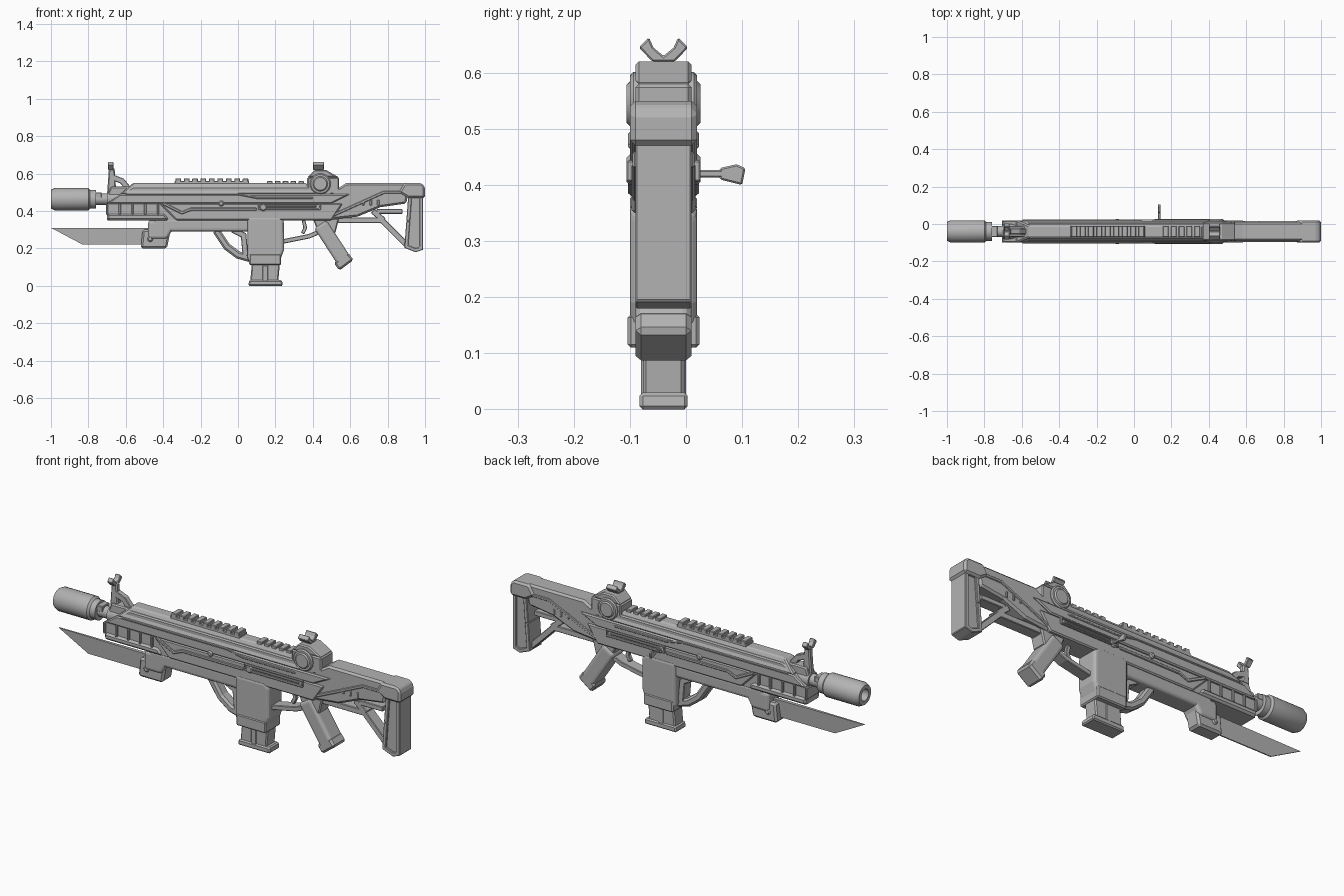
import bpy, bmesh, math
from mathutils import Vector

if "Cube" in bpy.data.objects:
    bpy.data.objects.remove(bpy.data.objects["Cube"], do_unlink=True)

# Shared levels, half widths and bevels
MIDDLE = -.04
DECK, SHOULDER, BELT, SILL = .55, .49, .44, .35
FRONT, TAIL = -.7, .5
CAP, SHELL, CORE, GRIP, RAIL, THIN = .066, .06, .05, .04, .03, .015
CRISP, EDGE, SOFT = .003, .006, .016

grey = bpy.data.materials.new("plain grey")
grey.use_nodes = True
grey.diffuse_color = (.45, .45, .45, 1)
grey.node_tree.nodes["Principled BSDF"].inputs["Base Color"].default_value = grey.diffuse_color


def make_object(name, bm, bevel=0, smooth=False):
    bmesh.ops.recalc_face_normals(bm, faces=bm.faces)
    mesh = bpy.data.meshes.new(name)
    bm.to_mesh(mesh)
    bm.free()
    mesh.materials.append(grey)
    obj = bpy.data.objects.new(name, mesh)
    bpy.context.collection.objects.link(obj)
    if bevel:
        modifier = obj.modifiers.new("edge bevel", "BEVEL")
        modifier.width = bevel
        modifier.segments = 3 if bevel >= SOFT else 1
        modifier.limit_method = "ANGLE"
        modifier.angle_limit = math.radians(40)
    if smooth:
        bpy.ops.object.select_all(action="DESELECT")
        obj.select_set(True)
        bpy.context.view_layer.objects.active = obj
        bpy.ops.object.shade_smooth_by_angle(angle=math.radians(35))
    return obj


def slab(name, outline, half, bevel=EDGE, center=MIDDLE, across="y"):
    """Extrude an outline both ways; half is a width or a rule of (x, z)."""
    bm = bmesh.new()
    width = half if callable(half) else (lambda x, z: half)
    sides = []
    for sign in (-1, 1):
        ring = []
        for along, z in outline:
            depth = center + sign * width(along, z)
            place = (along, depth, z) if across == "y" else (depth, along, z)
            ring.append(bm.verts.new(place))
        sides.append(ring)
        bm.faces.new(ring)
    near, far = sides
    for i in range(len(near)):
        bm.faces.new((near[i - 1], near[i], far[i], far[i - 1]))
    return make_object(name, bm, bevel)


def corners(left, right, low, high, lead=0, trail=0):
    """Four corners whose upper edge is drawn in by lead and trail."""
    return [(left, low), (right, low), (right - trail, high), (left + lead, high)]


def box(name, left, right, low, high, half, bevel=CRISP):
    return slab(name, corners(left, right, low, high), half, bevel)


def wedge(name, left, right, low, high, half, lead=0, trail=0, bevel=EDGE):
    return slab(name, corners(left, right, low, high, lead, trail), half, bevel)


def bar(name, path, thick, half, bevel=CRISP):
    """A flat strip of even thickness that follows a path."""
    points = [Vector(p) for p in path]
    upper, lower = [], []
    for i, point in enumerate(points):
        before = (point - points[i - 1]).normalized() if i else None
        after = (points[i + 1] - point).normalized() if i + 1 < len(points) else None
        before, after = before or after, after or before
        along = (before + after).normalized()
        offset = Vector((-along.y, along.x)) * thick / 2 / max(along.dot(after), .5)
        upper.append(point + offset)
        lower.append(point - offset)
    return slab(name, upper + lower[::-1], half, bevel)


def loop_bar(name, outline, thick, half):
    """A closed frame that starts and ends halfway along one side."""
    start = (Vector(outline[0]) + Vector(outline[-1])) / 2
    return bar(name, [start] + outline + [start], thick, half)


def lathe(name, profile, location, along="x", sides=24):
    bm = bmesh.new()
    rings = []
    for x, radius in profile:
        turns = [math.tau * i / sides for i in range(sides)]
        rings.append([bm.verts.new((x, radius * math.cos(t), radius * math.sin(t))) for t in turns])
    for first, second in zip(rings, rings[1:]):
        for i in range(sides):
            bm.faces.new((first[i - 1], first[i], second[i], second[i - 1]))
    bm.faces.new(rings[0])
    bm.faces.new(rings[-1])
    obj = make_object(name, bm, smooth=True)
    obj.location = location
    if along == "y":
        obj.rotation_euler.z = math.pi / 2
    return obj


def disc(name, x, z, radius, half):
    rim, face = half - EDGE, radius - EDGE
    profile = [(-half, face), (-rim, radius), (rim, radius), (half, face)]
    return lathe(name, profile, (x, MIDDLE, z), "y")


def teeth(name, start, count, step, low, high, size, half):
    for i in range(count):
        x = start + i * step
        box(name, x - size, x + size, low, high, half)


# Barrel and muzzle with an open bore
bore = (0, MIDDLE, .463)
lathe("barrel", [(-.85, RAIL), (-.6, RAIL)], bore)
lathe("barrel_collar", [(FRONT, GRIP), (-.6, GRIP)], bore)
lathe("muzzle", [(-.9, RAIL), (-1, RAIL), (-1, CORE), (-.98, SHELL), (-.8, SHELL),
                 (-.79, CORE), (-.76, CORE), (-.76, RAIL)], bore)
box("barrel_clip", -.78, -.73, .47, .5, RAIL)

# Upper body
box("window_wall", FRONT, TAIL, SILL, BELT, CORE)
wedge("receiver_core", FRONT, TAIL, BELT, .53, CORE, .14)
wedge("side_shell", FRONT, TAIL, BELT, SHOULDER, SHELL, .07, -.1)
wedge("top_shell", -.63, BELT, SHOULDER, DECK, lambda x, z: RAIL if z == DECK else SHELL, .07, .08)
wedge("receiver_lower", -.33, TAIL, SILL, BELT, .057, -.09, -.06)
bar("side_ridge", [(-.4, BELT), (-.3, .39), (-.25, .41), (.1, .41)], THIN, .063)
bar("shell_ridge", [(-.6, SHOULDER), (0, SHOULDER), (.1, .47), (.4, .47)], .01, .063)
loop_bar("port_frame", corners(.11, BELT, .41, BELT), .008, CAP)
box("port_bar", .13, .42, .42, .43, .063)
disc("receiver_pin", -.09, BELT, THIN, CAP)

# Handguard with a row of windows
wedge("handguard_rail", FRONT, -.37, SILL, .385, SHELL, 0, .02, .01)
teeth("window_post", FRONT, 5, .068, .38, BELT, EDGE, SHELL)

# Top rails with teeth
box("front_rail", -.34, .06, .54, .56, RAIL)
teeth("front_rail_tooth", -.32, 9, .045, DECK, .575, THIN, RAIL)
teeth("rear_rail_tooth", .17, 5, .042, .54, .56, THIN, RAIL)

# Forked sights, one at the front and one on the optic
prong = [(-.02, .62), (-.044, .645), (-.026, .663), (-.018, .645)]
fork = [(MIDDLE + y, z) for y, z in prong + [(0, .63)]]
fork += [(MIDDLE - y, z) for y, z in reversed(prong)]
slab("front_sight_fork", fork, THIN, CRISP, -.68, "x")
slab("rear_sight_fork", fork, RAIL, CRISP, .43, "x")
wedge("front_sight_post", FRONT, -.65, SHOULDER, .63, THIN, .01, .01)
bar("front_sight_brace", [(-.67, .58), (-.62, .56), (-.57, .5)], RAIL, THIN)
wedge("front_sight_base", FRONT, -.58, .48, .53, RAIL, .02)

# Optic
wedge("optic_body", .37, .54, .5, .58, CORE)
wedge("optic_hood", .37, .54, .58, .62, CORE, .04, .07)
wedge("optic_base", .36, .58, SHOULDER, .53, CORE, .02, .05)
disc("optic_side_ring", BELT, .545, .056, SHELL)
disc("optic_side_cap", BELT, .545, GRIP, CAP)

# Stock
slab("stock", [(.46, SILL), (.5, .5), (.58, DECK), (.92, DECK), (.9, BELT), (.76, .42), (.64, .37)],
     CORE, .01)
bar("stock_side_ridge", [(.47, .36), (.78, .5), (.9, .5)], THIN, .055)
box("stock_tab", .74, .88, .385, .41, RAIL)
teeth("stock_notch", .67, 3, .04, .43, .46, EDGE, .055)
bar("stock_strut", [(.52, SILL), (.77, SILL), (.91, .21)], RAIL, RAIL)
bar("stock_brace", [(.72, .4), (.78, SILL)], RAIL, RAIL)
slab("butt_cap", [(.86, .5), (.89, DECK), (.98, DECK), (1, .53), (1, .47), (.91, .47)], SHELL, .01)
butt = [(.92, .48), (.98, .48), (.98, .2), (.95, .19), (.9, .21)]
loop_bar("butt_frame", butt, .02, CORE)
slab("butt_pad", butt, GRIP)

# Underbarrel housing and bayonet
box("underbarrel", -.45, .08, .29, .36, CORE, SOFT)
wedge("underbarrel_nose", -.48, -.38, .25, SILL, CORE, 0, -.06, SOFT)
wedge("bayonet_mount", -.52, -.38, .2, .3, GRIP, .01, -.02, .01)
disc("bayonet_pin", -.47, .25, THIN, .047)
slab("bayonet_blade", [(-1, .31), (-.48, .31), (-.48, .22), (-.83, .22)],
     lambda x, z: .01 if z > .3 and x > -1 else CRISP, 0)

# Forward hand loop
bar("hand_loop", [(-.12, .3), (-.06, .21), (0, .165), (.07, .145)], GRIP, RAIL, .01)
bar("hand_loop_back", [(-.03, .3), (.03, .27), (.04, .16)], RAIL, RAIL)

# Magazine and its well
slab("magazine_well", [(.05, .15), (.05, .37), (.22, .37), (.245, SILL), (.245, .19), (.22, .12), (.07, .11)],
     SHELL, SOFT)
wedge("well_collar", .06, .23, .11, .17, .064)
wedge("magazine", .065, .215, .02, .13, .037, .01, -.01)
box("magazine_spine", .13, .16, .02, .11, GRIP)
wedge("magazine_foot", .055, .24, 0, .03, .043, .005, .005)

# Trigger, guard and grip
bar("trigger_guard", [(.23, .235), (.38, .265), (.46, .3)], .024, RAIL)
bar("trigger", [(SILL, SILL), (.36, .31), (.345, .28)], .02, .01)
wedge("grip_neck", .43, .52, .28, .36, GRIP, -.03, -.02)
bar("grip", [(BELT, .33), (.57, .13)], .08, CORE, SOFT)
bar("grip_foot", [(.55, .15), (.58, .11)], .095, CORE, .01)

# Charging handle on the back side
disc("handle_pivot", .135, .42, .02, CAP)
for name, outline in (("handle_stem", corners(0, .07, .413, .427)),
                      ("handle_paddle", [(.06, .41), (.1, .4), (.106, .43), (.09, .437), (.06, .43)])):
    slab(name, outline, EDGE, CRISP, .135, "x")
